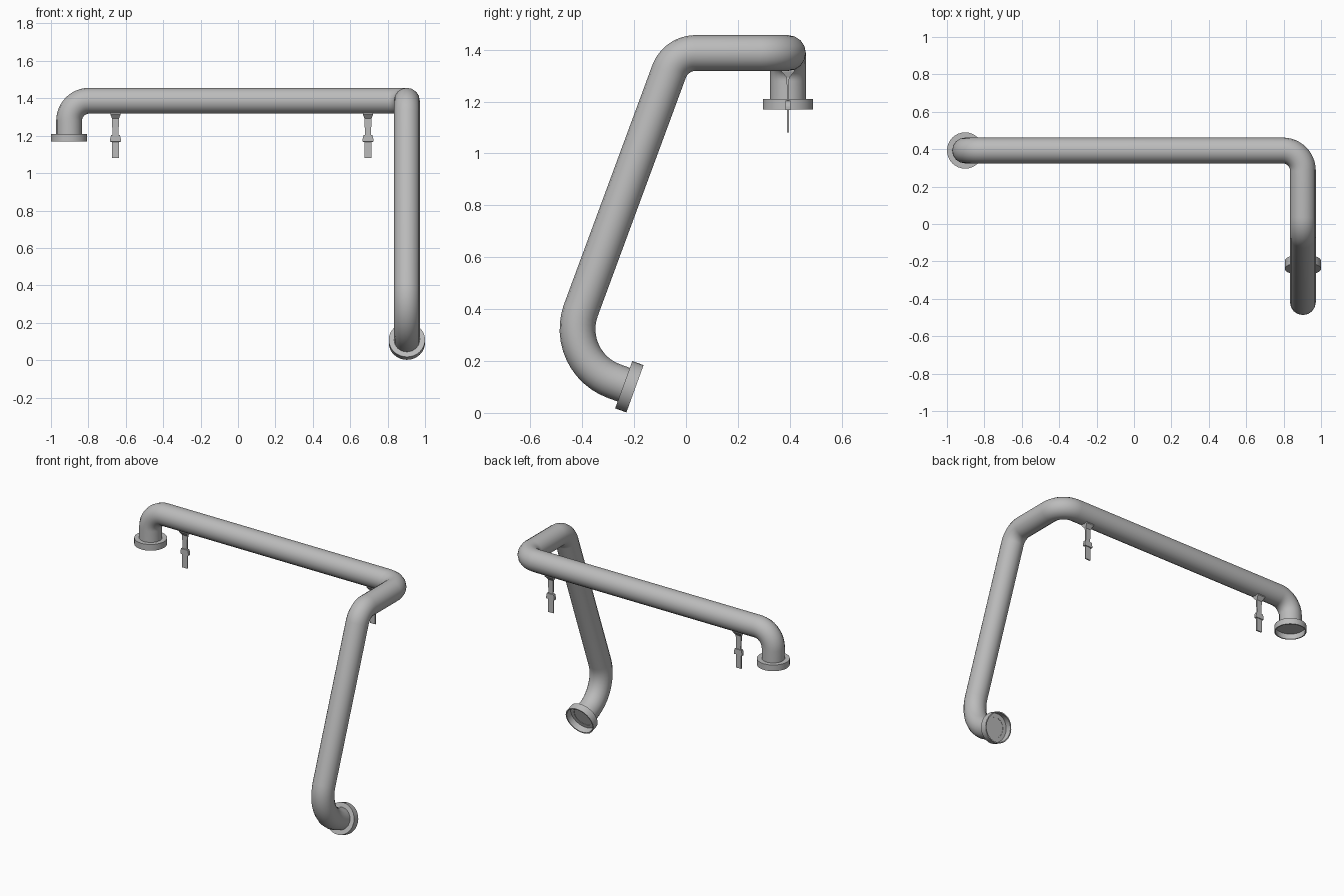
import bpy, math
from mathutils import Vector

cube = bpy.data.objects.get("Cube")
if cube:
    bpy.data.objects.remove(cube, do_unlink=True)

grey = bpy.data.materials.new("plain grey")
grey.use_nodes = True
grey.diffuse_color = (0.5, 0.5, 0.5, 1)
grey.node_tree.nodes["Principled BSDF"].inputs["Base Color"].default_value = (0.5, 0.5, 0.5, 1)

PIPE_R = 0.069
X, BACK, TOP = 0.903, 0.393, 1.387
SLOPE = math.radians(20)
OUTLET = Vector((0, math.cos(SLOPE), -math.sin(SLOPE)))


def finish(obj, smooth=True):
    obj.data.materials.clear()
    obj.data.materials.append(grey)
    if smooth:
        bpy.ops.object.select_all(action='DESELECT')
        obj.select_set(True)
        bpy.context.view_layer.objects.active = obj
        bpy.ops.object.shade_smooth_by_angle(angle=math.radians(40))
    return obj


def mesh_object(name, verts, faces):
    mesh = bpy.data.meshes.new(name)
    mesh.from_pydata(verts, [], faces)
    mesh.update()
    obj = bpy.data.objects.new(name, mesh)
    bpy.context.collection.objects.link(obj)
    return obj


def rounded_path(points, radii, steps=12):
    """Replace each inner corner with a circular arc."""
    path = [points[0]]
    for a, b, c, r in zip(points, points[1:], points[2:], radii):
        u, v = (a - b).normalized(), (c - b).normalized()
        half = u.angle(v) / 2
        centre = b + (u + v).normalized() * r / math.sin(half)
        start = b + u * r / math.tan(half) - centre
        end = b + v * r / math.tan(half) - centre
        turn = start.angle(end)
        for i in range(steps + 1):
            t = i / steps
            path.append(centre + (start * math.sin((1 - t) * turn)
                                  + end * math.sin(t * turn)) / math.sin(turn))
    return path + [points[-1]]


# Bent pipe, closed at both ends
corners = [Vector(p) for p in (
    (-X, BACK, 1.205), (-X, BACK, TOP), (X, BACK, TOP),
    (X, -0.039, TOP), (X, -0.479, 0.196), (X, -0.238, 0.108))]
path = rounded_path(corners, (0.107, 0.107, 0.11, 0.213))
curve = bpy.data.curves.new("pipe", 'CURVE')
curve.dimensions = '3D'
curve.bevel_depth = PIPE_R
curve.bevel_resolution = 6
curve.use_fill_caps = True
spline = curve.splines.new('POLY')
spline.points.add(len(path) - 1)
for point, co in zip(spline.points, path):
    point.co = (*co, 1)
pipe = bpy.data.objects.new("pipe", curve)
bpy.context.collection.objects.link(pipe)
bpy.ops.object.select_all(action='DESELECT')
pipe.select_set(True)
bpy.context.view_layer.objects.active = pipe
bpy.ops.object.convert(target='MESH')
finish(bpy.context.view_layer.objects.active)


# Cup-shaped flanges, open outwards
def flange(name, base, axis, depth, sides=32):
    profile = [(PIPE_R - 0.004, 0), (0.097, 0), (0.097, depth),
               (0.09, depth), (0.09, 0.004), (PIPE_R - 0.004, 0.004)]
    verts = [(r * math.cos(a), r * math.sin(a), z) for r, z in profile
             for a in (math.tau * i / sides for i in range(sides))]
    n = len(profile)
    faces = [(j * sides + i, (j + 1) % n * sides + i,
              (j + 1) % n * sides + (i + 1) % sides, j * sides + (i + 1) % sides)
             for j in range(n) for i in range(sides)]
    obj = mesh_object(name, verts, [f[::-1] for f in faces])
    obj.location = base
    obj.rotation_euler = axis.to_track_quat('Z', 'Y').to_euler()
    return finish(obj)


flange("upper_flange", (-X, BACK, 1.21), Vector((0, 0, -1)), 0.04)
flange("lower_flange", corners[-1] - OUTLET * 0.002, OUTLET, 0.046)


# Hanging clips: stacked rectangular sections (half width, half depth, height)
def clip(name, x):
    sections = [(0.028, 0.025, 1.325), (0.028, 0.025, 1.316), (0.019, 0.005, 1.292),
                (0.016, 0.004, 1.204), (0.024, 0.009, 1.203), (0.029, 0.009, 1.18),
                (0.029, 0.009, 1.168), (0.019, 0.004, 1.167), (0.019, 0.004, 1.08)]
    verts = [(x + sx * w, BACK + sy * d, z) for w, d, z in sections
             for sx, sy in ((-1, -1), (1, -1), (1, 1), (-1, 1))]
    faces = [(4 * j + i, 4 * j + 4 + i, 4 * j + 4 + (i + 1) % 4, 4 * j + (i + 1) % 4)
             for j in range(len(sections) - 1) for i in range(4)]
    last = len(verts)
    faces += [(0, 1, 2, 3), (last - 1, last - 2, last - 3, last - 4)]
    finish(mesh_object(name, verts, faces), smooth=False)


clip("right_clip", -0.655)
clip("left_clip", 0.695)
